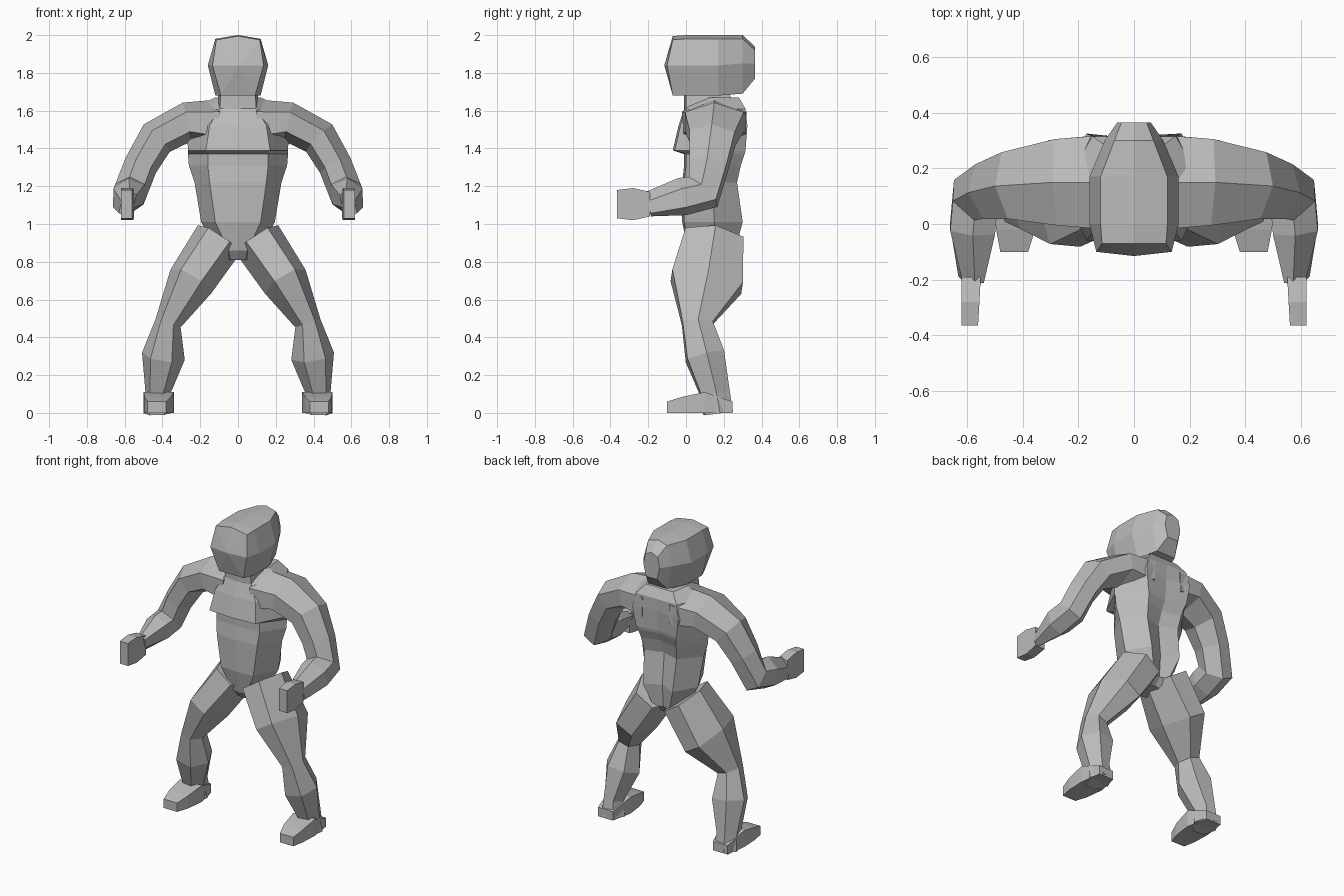
import bpy, bmesh, math
from mathutils import Vector

cube = bpy.data.objects.get("Cube")
if cube:
    bpy.data.objects.remove(cube, do_unlink=True)

grey = bpy.data.materials.new("plain_grey")
grey.use_nodes = True
COLOUR = (0.5, 0.5, 0.5, 1)
grey.diffuse_color = COLOUR
grey.node_tree.nodes["Principled BSDF"].inputs["Base Color"].default_value = COLOUR


def loft(name, rings, side=1, tip=None):
    """Skin a list of point rings; a tip closes the first ring with a fan."""
    bm = bmesh.new()
    loops = [[bm.verts.new((p[0] * side, p[1], p[2])) for p in ring] for ring in rings]
    n = len(loops[0])
    for a, b in zip(loops, loops[1:]):
        for i in range(n):
            j = (i + 1) % n
            bm.faces.new((a[i], a[j], b[j], b[i]))
    if tip:
        point = bm.verts.new(tip)
        for i in range(n):
            bm.faces.new((loops[0][i], loops[0][(i + 1) % n], point))
    else:
        bm.faces.new(loops[0])
    bm.faces.new(loops[-1])
    bmesh.ops.recalc_face_normals(bm, faces=bm.faces)
    mesh = bpy.data.meshes.new(name)
    bm.to_mesh(mesh)
    bm.free()
    mesh.materials.append(grey)
    obj = bpy.data.objects.new(name, mesh)
    bpy.context.collection.objects.link(obj)
    return obj


def limb_rings(path, u):
    """Six-sided rings square to a path of (x, y, z, half width, half depth)."""
    pts = [Vector(p[:3]) for p in path]
    u, last, rings = Vector(u), None, []
    for i, p in enumerate(path):
        t = Vector((0, 0, 0))
        if i:
            t += (pts[i] - pts[i - 1]).normalized()
        if i < len(pts) - 1:
            t += (pts[i + 1] - pts[i]).normalized()
        t.normalize()
        if last:
            u = last.rotation_difference(t) @ u
        u = (u - t * u.dot(t)).normalized()
        v, last = t.cross(u), t
        rings.append([pts[i] + u * p[3] * math.cos(k * math.pi / 3)
                      + v * p[4] * math.sin(k * math.pi / 3) / math.sin(math.pi / 3)
                      for k in range(6)])
    return rings


def torso_ring(z, front, wide, back, y_front, y_side, y_back, groove=0.0):
    right = [(front, y_front, z), (wide, y_side, z), (back, y_back, z)]
    left = [(-x, y, h) for x, y, h in reversed(right)]
    return [(0, y_front - 0.01, z)] + right + [(0, y_back - groove, z)] + left


def head_ring(y, top, mid, low, z_top, z_mid, z_low, bulge=0.0):
    right = [(top, y, z_top - 0.02), (mid, y - bulge, z_mid), (low, y, z_low)]
    left = [(-x, d, z) for x, d, z in reversed(right)]
    return [(0, y, z_top)] + right + [(0, y, z_low)] + left


def rect_ring(y, x0, x1, z0, z1):
    return [(x0, y, z0), (x1, y, z0), (x1, y, z1), (x0, y, z1)]


# Head, seven facets deep from face to back
loft("head", [
    head_ring(-0.07, 0.115, 0.135, 0.09, 1.995, 1.84, 1.68, 0.03),
    head_ring(0.0, 0.12, 0.16, 0.12, 2.0, 1.84, 1.68),
    head_ring(0.17, 0.12, 0.16, 0.115, 2.0, 1.84, 1.68),
    head_ring(0.30, 0.07, 0.105, 0.07, 2.0, 1.85, 1.69),
    head_ring(0.365, 0.045, 0.06, 0.04, 1.94, 1.85, 1.77),
], tip=(0, -0.115, 1.84))

# Neck
loft("neck", [torso_ring(1.55, 0.1, 0.12, 0.08, 0.0, 0.12, 0.28),
              torso_ring(1.72, 0.09, 0.1, 0.06, 0.0, 0.12, 0.22)])

# Torso from crotch to collar, with the chest overhanging the waist
loft("torso", [
    torso_ring(0.81, 0.04, 0.07, 0.03, 0.06, 0.12, 0.2),
    torso_ring(0.86, 0.05, 0.11, 0.06, 0.02, 0.14, 0.26, 0.02),
    torso_ring(1.01, 0.12, 0.195, 0.11, -0.01, 0.15, 0.3, 0.05),
    torso_ring(1.22, 0.15, 0.23, 0.12, -0.01, 0.14, 0.27, 0.04),
    torso_ring(1.31, 0.16, 0.26, 0.13, 0.0, 0.14, 0.29, 0.03),
    torso_ring(1.37, 0.16, 0.265, 0.14, 0.0, 0.14, 0.31, 0.02),
    torso_ring(1.39, 0.17, 0.265, 0.15, -0.06, 0.13, 0.315, 0.02),
    torso_ring(1.52, 0.15, 0.27, 0.17, -0.03, 0.14, 0.325, 0.02),
    torso_ring(1.61, 0.1, 0.24, 0.15, 0.0, 0.15, 0.315),
    torso_ring(1.67, 0.08, 0.12, 0.1, 0.07, 0.16, 0.28),
])

ARM = [(0.1, 0.15, 1.53, 0.13, 0.17), (0.27, 0.15, 1.54, 0.105, 0.155),
       (0.43, 0.14, 1.455, 0.1, 0.12), (0.515, 0.12, 1.31, 0.09, 0.1),
       (0.57, 0.09, 1.17, 0.09, 0.1), (0.58, -0.02, 1.145, 0.09, 0.09),
       (0.585, -0.2, 1.105, 0.036, 0.065)]
LEG = [(0.1, 0.145, 0.92, 0.135, 0.155), (0.25, 0.11, 0.695, 0.125, 0.19),
       (0.37, 0.06, 0.475, 0.07, 0.08), (0.395, 0.1, 0.3, 0.115, 0.1),
       (0.425, 0.155, 0.1, 0.065, 0.075), (0.42, 0.17, 0.0, 0.08, 0.075)]

for prefix, side in (("left", 1), ("right", -1)):
    loft(prefix + "_arm", limb_rings(ARM, (0, 0, 1)), side)
    # Fist
    loft(prefix + "_hand", [rect_ring(-0.19, 0.55, 0.62, 1.04, 1.17),
                            rect_ring(-0.28, 0.555, 0.62, 1.02, 1.19),
                            rect_ring(-0.365, 0.56, 0.62, 1.03, 1.18)], side)
    loft(prefix + "_leg", limb_rings(LEG, (1, 0, 0)), side)
    # Foot wedge from toe to heel
    loft(prefix + "_foot", [rect_ring(-0.1, 0.38, 0.48, 0, 0.06),
                            rect_ring(-0.02, 0.355, 0.495, 0, 0.085),
                            rect_ring(0.1, 0.34, 0.5, 0, 0.11),
                            rect_ring(0.245, 0.37, 0.48, 0, 0.06)], side)
